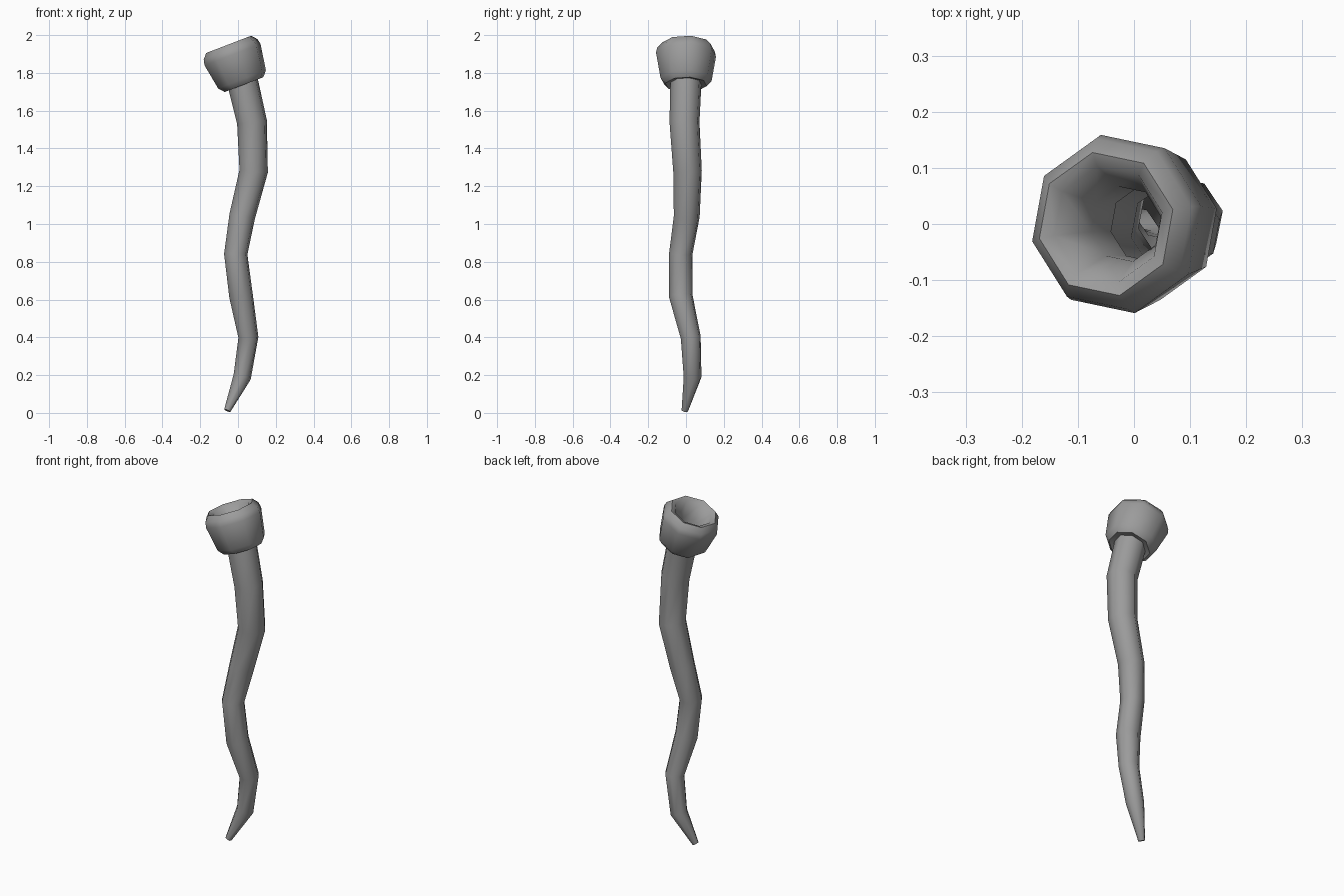
import bpy, bmesh, math
from mathutils import Vector

cube = bpy.data.objects.get("Cube")
if cube:
    bpy.data.objects.remove(cube, do_unlink=True)

SIDES = 8
TILT = math.radians(21)

grey = bpy.data.materials.new("dull_grey")
grey.use_nodes = True
colour = (0.33, 0.33, 0.33, 1)
grey.diffuse_color = colour
grey.node_tree.nodes["Principled BSDF"].inputs["Base Color"].default_value = colour


def ring(bm, centre, axis, radius, turn):
    """Add one loop of vertices square to the axis."""
    u = Vector((0, 1, 0)).cross(axis).normalized()
    v = axis.cross(u)
    angles = [turn + math.tau * i / SIDES for i in range(SIDES)]
    return [bm.verts.new(centre + radius * (math.cos(a) * u + math.sin(a) * v))
            for a in angles]


def skin(name, loops, cap_start=False, turn=0.2):
    """Bridge a list of (centre, axis, radius) loops into a smooth shell."""
    bm = bmesh.new()
    rings = [ring(bm, *loop, turn) for loop in loops]
    for low, high in zip(rings, rings[1:]):
        for i in range(SIDES):
            j = (i + 1) % SIDES
            bm.faces.new((low[i], low[j], high[j], high[i]))
    if cap_start:
        bm.faces.new(rings[0][::-1])
    mesh = bpy.data.meshes.new(name)
    bm.to_mesh(mesh)
    bm.free()
    mesh.materials.append(grey)
    obj = bpy.data.objects.new(name, mesh)
    bpy.context.collection.objects.link(obj)
    bpy.ops.object.select_all(action='DESELECT')
    obj.select_set(True)
    bpy.context.view_layer.objects.active = obj
    bpy.ops.object.shade_smooth_by_angle(angle=math.radians(50))
    return obj


# Collar axis, leaning towards -x
lean = Vector((-math.sin(TILT), 0, math.cos(TILT)))
base = Vector((0.032, 0, 1.738))

# Wavy tapering stem: x, y, z, radius from the tip upwards
path = [(-0.057, -0.006, 0.012, 0.018), (0.022, 0.035, 0.19, 0.048),
        (0.055, 0.025, 0.40, 0.054), (0.016, -0.028, 0.62, 0.064),
        (-0.012, -0.028, 0.84, 0.063), (0.022, 0.004, 1.04, 0.070),
        (0.083, 0.008, 1.28, 0.077), (0.074, -0.008, 1.54, 0.081)]
points = [Vector(p[:3]) for p in path] + [base + lean * 0.03]
radii = [p[3] for p in path] + [0.084]
loops = []
for i, (p, r) in enumerate(zip(points, radii)):
    axis = points[min(i + 1, len(points) - 1)] - points[max(i - 1, 0)]
    loops.append((p, axis.normalized(), r))
skin("wavy_stem", loops, cap_start=True)

# Hollow flared collar: radius and height along the leaning axis
profile = [(0.080, 0.008), (0.112, 0.0), (0.138, 0.03), (0.162, 0.17),
           (0.155, 0.20), (0.130, 0.228), (0.105, 0.218), (0.068, 0.13),
           (0.068, 0.03)]
skin("hollow_collar", [(base + lean * h, lean, r) for r, h in profile])
